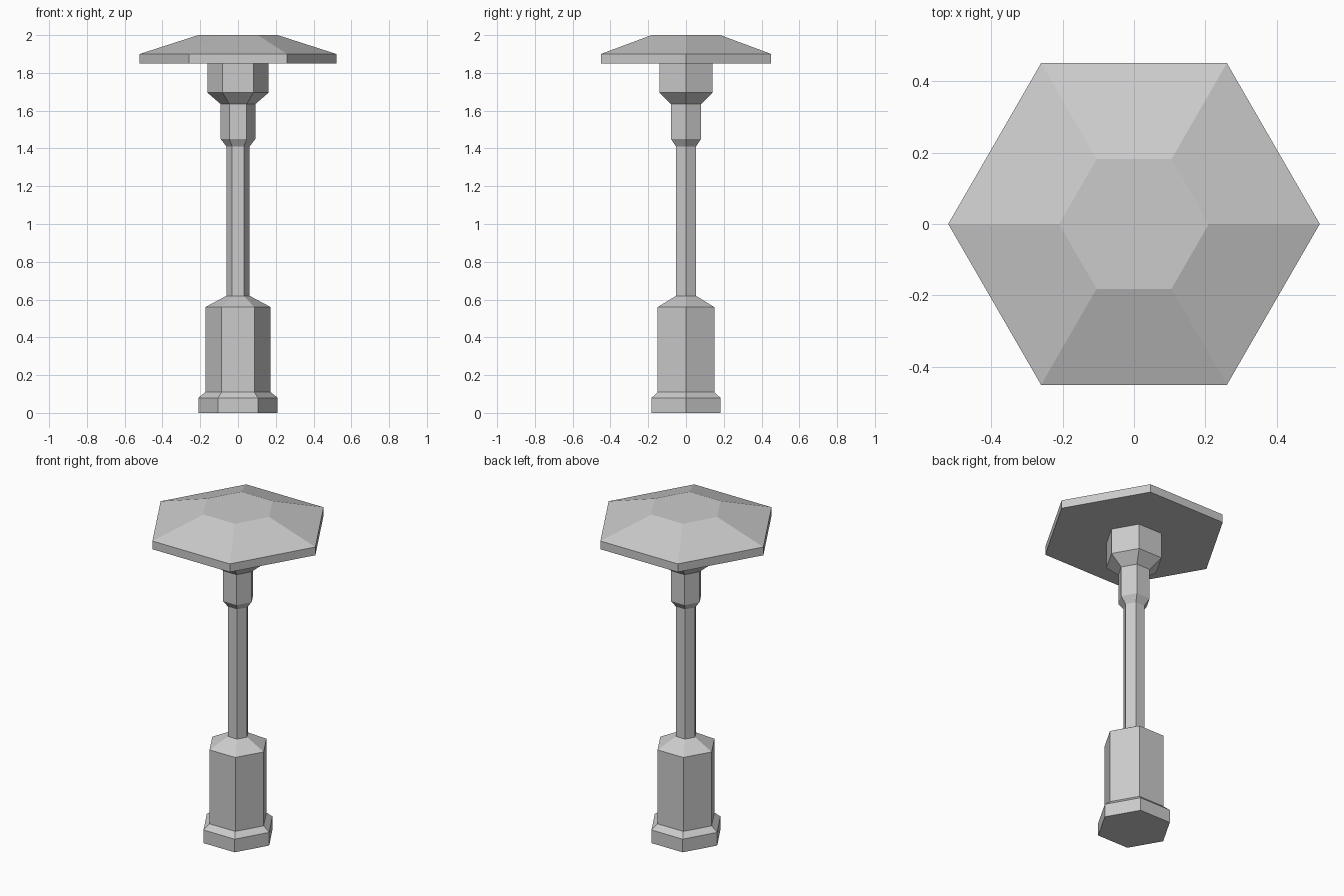
import bpy
import bmesh
from math import cos, sin, tau

SIDES = 6

cube = bpy.data.objects.get("Cube")
if cube:
    bpy.data.objects.remove(cube, do_unlink=True)

# Single painted-metal colour
grey = bpy.data.materials.new("light_grey")
grey.use_nodes = True
colour = (0.6, 0.6, 0.6, 1)
grey.diffuse_color = colour
grey.node_tree.nodes["Principled BSDF"].inputs["Base Color"].default_value = colour


def hex_part(name, profile):
    """Flat-shaded, capped hexagonal solid from (radius, height) pairs."""
    bm = bmesh.new()
    rings = [[bm.verts.new((r * cos(tau * i / SIDES), r * sin(tau * i / SIDES), z))
              for i in range(SIDES)] for r, z in profile]
    for low, high in zip(rings, rings[1:]):
        for i in range(SIDES):
            j = (i + 1) % SIDES
            bm.faces.new((low[i], low[j], high[j], high[i]))
    bm.faces.new(rings[0][::-1])
    bm.faces.new(rings[-1])
    mesh = bpy.data.meshes.new(name)
    bm.to_mesh(mesh)
    bm.free()
    mesh.materials.append(grey)
    obj = bpy.data.objects.new(name, mesh)
    bpy.context.collection.objects.link(obj)


# Foot plinth and the column housing with its sloped shoulder
hex_part("foot", [(0.21, 0), (0.21, 0.08), (0.173, 0.11)])
hex_part("housing", [(0.173, 0.11), (0.173, 0.56), (0.061, 0.62)])
# Slender pole
hex_part("pole", [(0.061, 0.62), (0.061, 1.41)])
# Neck and lamp collar, each flaring out from below
hex_part("neck", [(0.061, 1.41), (0.092, 1.45), (0.092, 1.635)])
hex_part("lamp_collar", [(0.092, 1.635), (0.162, 1.695), (0.162, 1.85)])
# Wide shade with a sloped top
hex_part("shade", [(0.521, 1.85), (0.521, 1.9), (0.21, 2)])
